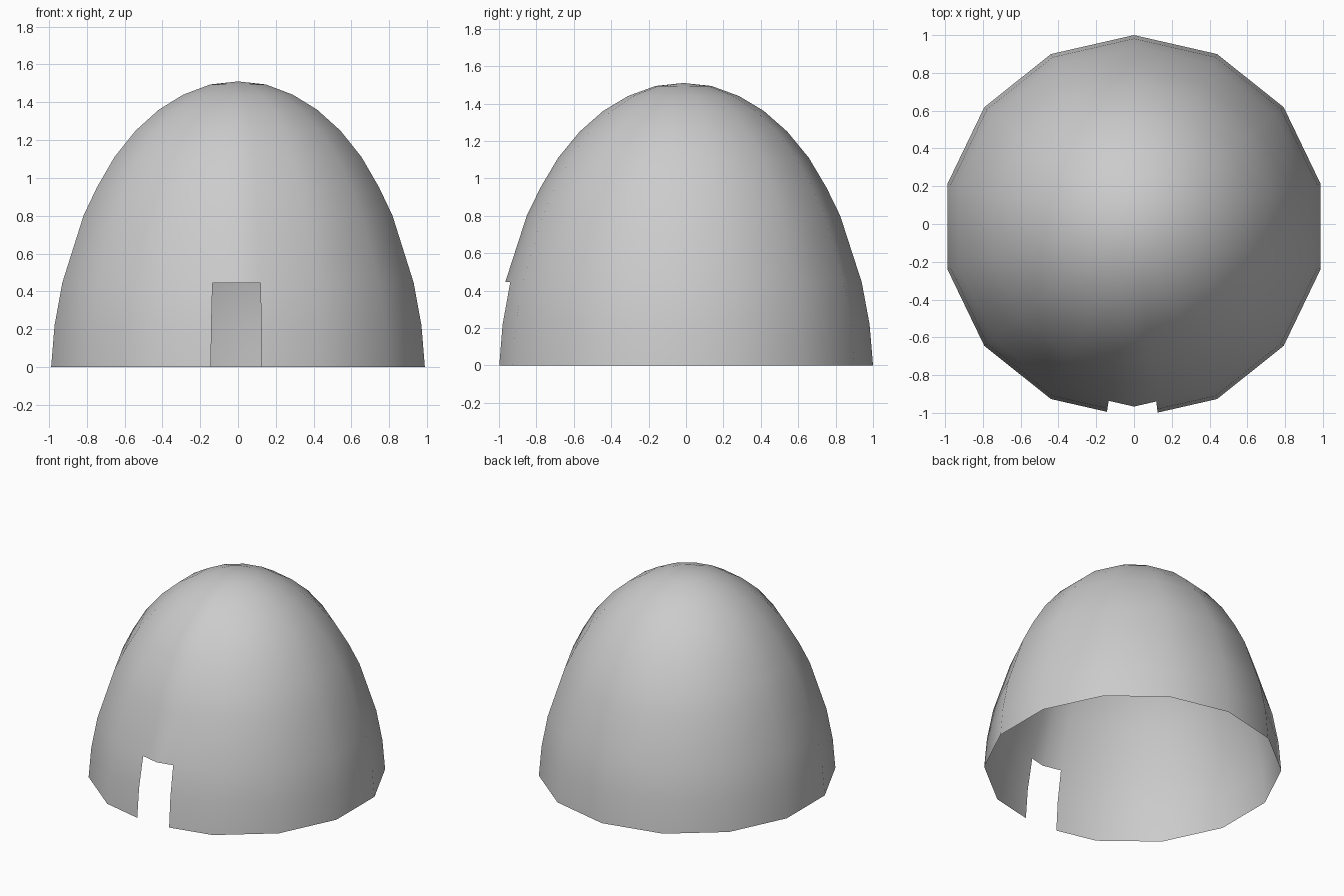
import bpy, bmesh, math
from mathutils import Vector

if "Cube" in bpy.data.objects:
    bpy.data.objects.remove(bpy.data.objects["Cube"])

SIDES = 14
CENTRE_Y = -0.0135
DOOR_TOP = 0.445
# Dome profile: (radius, height) from the base to the last ring under the apex
PROFILE = [(1.0135, 0), (0.995, 0.22), (0.953, DOOR_TOP), (0.838, 0.80), (0.765, 0.95),
           (0.67, 1.11), (0.555, 1.25), (0.43, 1.36), (0.297, 1.44), (0.15, 1.494)]
APEX = 1.51

# Unit plan: 14-gon starting at the front corner, plus the two door jamb points
corners = [Vector((math.sin(2 * math.pi * i / SIDES), -math.cos(2 * math.pi * i / SIDES)))
           for i in range(SIDES)]
right_jamb = corners[0].lerp(corners[1], 0.285)
left_jamb = corners[0].lerp(corners[-1], 0.325)
plan = [corners[0], right_jamb] + corners[1:] + [left_jamb]
n = len(plan)

# Dome shell: rings joined by quads, leaving the doorway open
bm = bmesh.new()
rings = [[bm.verts.new((p.x * r, p.y * r + CENTRE_Y, z)) for p in plan] for r, z in PROFILE]
for (low, high), (_, z) in zip(zip(rings, rings[1:]), PROFILE[1:]):
    for i in range(n):
        j = (i + 1) % n
        if z <= DOOR_TOP and i in (0, n - 1):
            continue
        bm.faces.new((low[i], low[j], high[j], high[i]))

# Cap fan
apex = bm.verts.new((0, CENTRE_Y, APEX))
for i in range(n):
    bm.faces.new((rings[-1][i], rings[-1][(i + 1) % n], apex))

# Remove the unused points of the doorway
bmesh.ops.delete(bm, geom=[v for v in bm.verts if not v.link_faces], context='VERTS')
for f in bm.faces:
    f.smooth = True
mesh = bpy.data.meshes.new("dome_shell")
bm.to_mesh(mesh)
bm.free()
bpy.context.collection.objects.link(bpy.data.objects.new("dome_shell", mesh))
